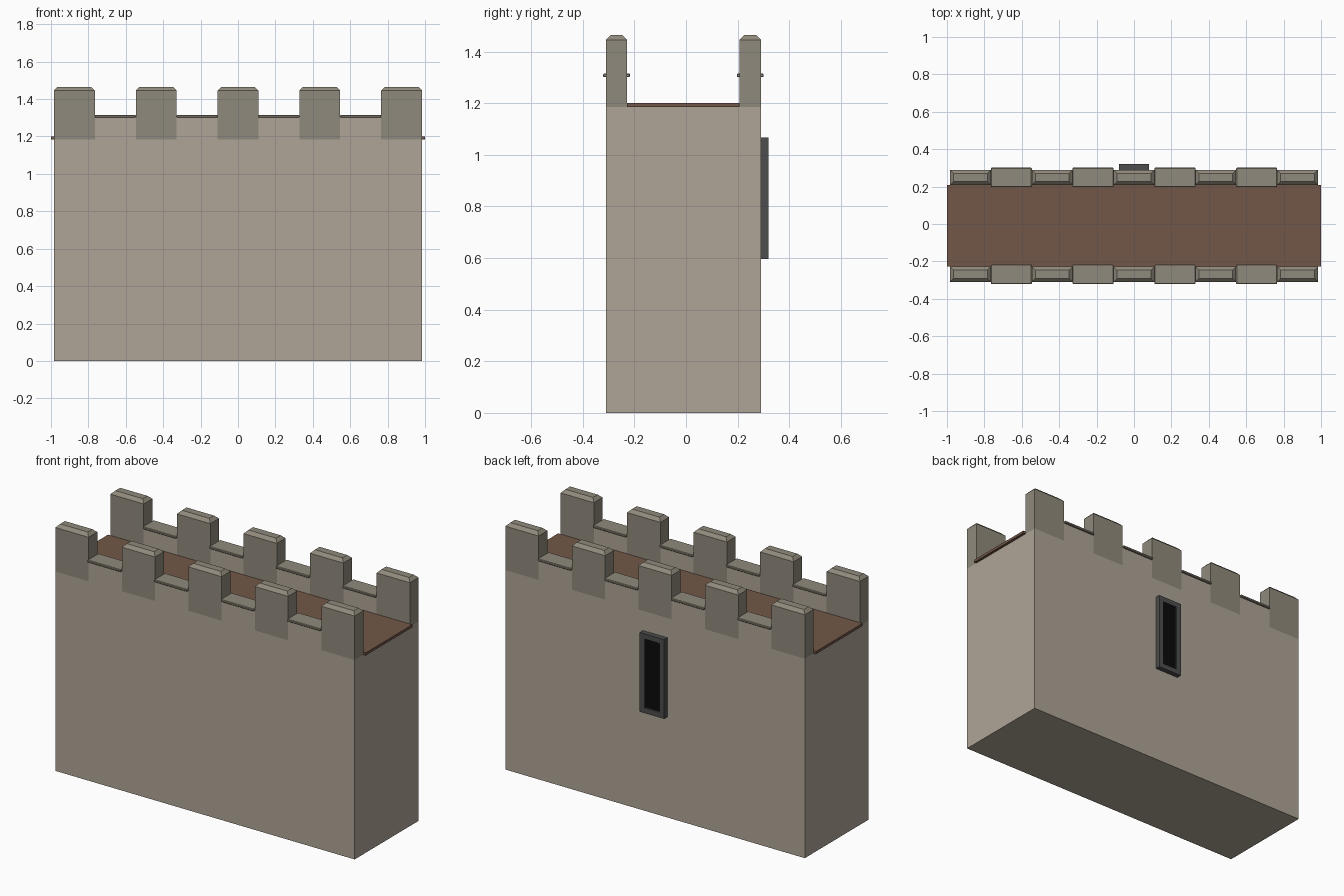
import bpy, bmesh

if "Cube" in bpy.data.objects:
    bpy.data.objects.remove(bpy.data.objects["Cube"])

def material(name, r, g, b):
    m = bpy.data.materials.new(name)
    m.diffuse_color = (r, g, b, 1)
    m.use_nodes = True
    m.node_tree.nodes["Principled BSDF"].inputs["Base Color"].default_value = m.diffuse_color
    return m

STONE = material("stone", 0.43, 0.375, 0.305)
TRIM = material("trim_stone", 0.28, 0.255, 0.20)
WOOD = material("wood", 0.17, 0.095, 0.065)
IRON = material("iron", 0.075, 0.075, 0.075)
DARK = material("dark", 0.003, 0.003, 0.003)

def box(name, lo, hi, mat, chamfer=0.0, top_only=False):
    """Axis-aligned box from corner to corner, optionally chamfered."""
    bm = bmesh.new()
    bmesh.ops.create_cube(bm, size=1)
    for v in bm.verts:
        v.co = [(lo[i] + hi[i]) / 2 + v.co[i] * (hi[i] - lo[i]) for i in range(3)]
    if chamfer:
        mid = (lo[2] + hi[2]) / 2
        edges = [e for e in bm.edges
                 if not top_only or all(v.co.z > mid for v in e.verts)]
        bmesh.ops.bevel(bm, geom=edges, offset=chamfer, segments=1,
                        affect='EDGES', profile=0.5)
    me = bpy.data.meshes.new(name)
    bm.to_mesh(me)
    bm.free()
    me.materials.append(mat)
    ob = bpy.data.objects.new(name, me)
    bpy.context.collection.objects.link(ob)
    return ob

HALF, YC, DEPTH = 0.984, -0.01, 0.30   # wall half length, middle, half depth
TOP, THICK, OVER = 1.185, 0.082, 0.011
STEP = 2 * HALF / 9

# Main wall and wooden walkway
box("wall_body", (-HALF, YC - DEPTH, 0), (HALF, YC + DEPTH, TOP), STONE)
inner = DEPTH - THICK
box("walkway", (-1, YC - inner, TOP), (1, YC + inner, 1.201), WOOD)

# Battlements on both sides: merlons alternate with low capped parapets
for side, y0 in (("front", YC - DEPTH), ("back", YC + inner)):
    y1 = y0 + THICK
    for i in range(9):
        x0 = -HALF + i * STEP
        x1 = x0 + STEP
        if i % 2 == 0:
            box(f"{side}_merlon", (x0, y0, TOP), (x1, y1, 1.465), TRIM, 0.019, True)
        else:
            box(f"{side}_parapet", (x0, y0, TOP), (x1, y1, 1.302), STONE)
            box(f"{side}_parapet_cap", (x0, y0 - OVER, 1.301),
                (x1, y1 + OVER, 1.315), TRIM, 0.003)

# Arrow slit on the back: frame of four bars around a dark panel
W, B, Z0, Z1 = 0.08, 0.031, 0.597, 1.068
Y0, Y1 = YC + DEPTH, 0.32
for s in (-1, 1):
    xs = sorted((s * W, s * (W - B)))
    box("slit_frame_side", (xs[0], Y0, Z0), (xs[1], Y1, Z1), IRON)
for z in (Z0, Z1 - B):
    box("slit_frame_bar", (-W + B, Y0, z), (W - B, Y1, z + B), IRON)
box("slit_opening", (-W + B, Y0, Z0 + B), (W - B, Y0 + 0.02, Z1 - B), DARK)
